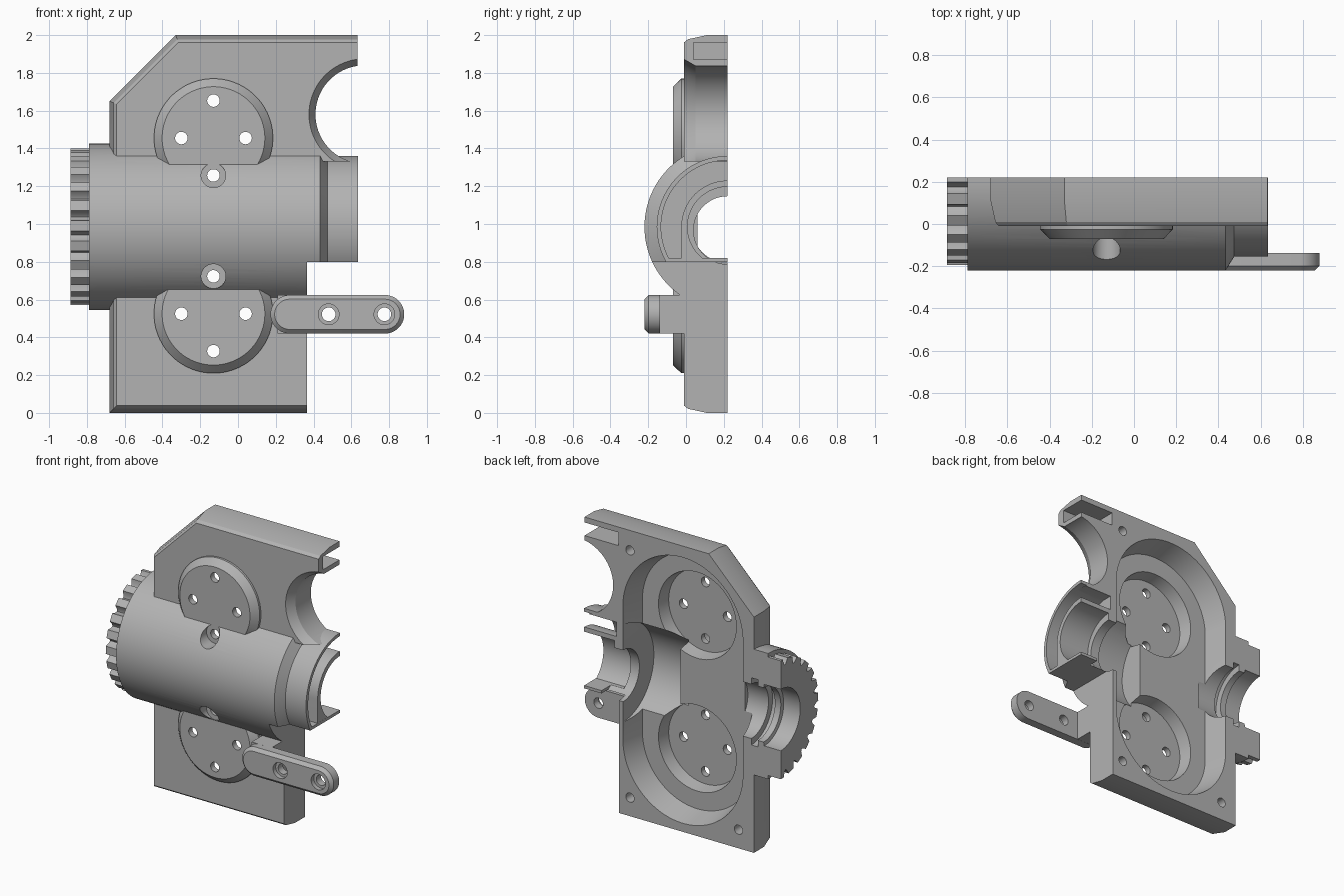
import bpy, bmesh, math

cube = bpy.data.objects.get("Cube")
if cube:
    bpy.data.objects.remove(cube)

grey = bpy.data.materials.new("plain_grey")
grey.use_nodes = True
grey.diffuse_color = (0.45, 0.45, 0.45, 1)
grey.node_tree.nodes["Principled BSDF"].inputs["Base Color"].default_value = (0.45, 0.45, 0.45, 1)

BACK = 0.22          # parting plane of the housing half
AXIS = 0.985         # height of the shaft axis
BOSS_X = -0.13
BOSS_Z = (0.525, 1.455)


def loft(name, loops):
    """Closed solid through loops with equal point counts."""
    bm = bmesh.new()
    rows = [[bm.verts.new(p) for p in loop] for loop in loops]
    n = len(rows[0])
    for a, b in zip(rows, rows[1:]):
        for i in range(n):
            bm.faces.new((a[i], a[(i + 1) % n], b[(i + 1) % n], b[i]))
    bm.faces.new(rows[0])
    bm.faces.new(rows[-1])
    bmesh.ops.recalc_face_normals(bm, faces=bm.faces)
    mesh = bpy.data.meshes.new(name)
    bm.to_mesh(mesh)
    bm.free()
    mesh.materials.append(grey)
    ob = bpy.data.objects.new(name, mesh)
    bpy.context.collection.objects.link(ob)
    return ob


def along_y(name, x, z, stations, n=64, stretch=0, rise=0):
    """Round solid along y from (y, radius); stretch/rise pull it into a slot."""
    loops = []
    for y, r in stations:
        loop = []
        for i in range(n):
            a = math.tau * (i + 0.5) / n
            c, s = math.cos(a), math.sin(a)
            loop.append((x + r * c + math.copysign(stretch, c), y,
                         z + r * s + math.copysign(rise, s)))
        loops.append(loop)
    return loft(name, loops)


def along_x(name, stations, z=AXIS, n=96):
    """Round solid along the shaft axis from (x, radius)."""
    return loft(name, [[(x, BACK + r * math.cos(math.tau * i / n), z + r * math.sin(math.tau * i / n))
                        for i in range(n)] for x, r in stations])


def box(name, x0, x1, y0, y1, z0, z1):
    return loft(name, [[(x0, y, z0), (x1, y, z0), (x1, y, z1), (x0, y, z1)] for y in (y0, y1)])


def combine(target, other, op):
    mod = target.modifiers.new("bool", "BOOLEAN")
    mod.operation = op
    mod.solver = "EXACT"
    mod.object = other
    bpy.context.view_layer.objects.active = target
    bpy.ops.object.modifier_apply(modifier=mod.name)
    bpy.data.objects.remove(other)


def cut(target, other):
    combine(target, other, "DIFFERENCE")


def add(target, other):
    combine(target, other, "UNION")


# Housing plate with drafted front edges
def plate_loop(y, d):
    k = d * 0.41
    pts = [(-0.68 + d, d), (0.365, d), (0.365, 1.33), (0.632, 1.33),
           (0.632, 2 - d), (-0.33 + k, 2 - d), (-0.68 + d, 1.65 - k)]
    return [(x, y, z) for x, z in pts]


body = loft("gearbox_housing", [plate_loop(0.25, 0), plate_loop(0.11, 0),
                                plate_loop(0.01, 0.022), plate_loop(-0.01, 0.038)])

# Round side cut-out and the channel above it
cut(body, along_y("side_cutout", 0.67, 1.58, [(-0.03, 0.306), (0.05, 0.26), (0.4, 0.26)]))
cut(body, box("top_channel", 0.37, 0.8, 0.04, 0.4, 1.87, 1.962))

# Barrel with a stepped, hollow neck
barrel = along_x("barrel", [(-0.79, 0.44), (0.435, 0.44), (0.475, 0.375), (0.635, 0.375)])
cut(barrel, box("neck_trim", 0.365, 1, -0.5, 0.8, 0.3, 0.8))
hollow = along_x("neck_hollow", [(0.385, 0.352), (0.8, 0.352)])
cut(hollow, box("hollow_floor", 0.2, 1, -0.5, 0.8, 0.3, 0.82))
cut(barrel, hollow)
sleeve = along_x("neck_sleeve", [(0.37, 0.245), (0.634, 0.245)])
add(sleeve, box("sleeve_side", 0.371, 0.634, -0.025, 0.3, 0.7, AXIS))
cut(sleeve, box("sleeve_trim", 0.2, 1, -0.5, 0.8, 0.3, 0.801))
cut(sleeve, along_x("sleeve_bore", [(0.4, 0.212), (0.8, 0.212)]))
add(barrel, sleeve)
add(body, barrel)

# Toothed ring on the barrel end
TEETH = 24
ring = []
for t in range(TEETH):
    for f, r in ((-0.3, 0.415), (0.2, 0.415), (0.32, 0.382), (0.45, 0.37), (0.58, 0.382)):
        a = math.tau * (t + f) / TEETH
        ring.append((r * math.cos(a), r * math.sin(a)))
add(body, loft("toothed_ring", [[(x, BACK + c, AXIS + s) for c, s in ring] for x in (-0.888, -0.75)]))

# Round bosses on the front
for z in BOSS_Z:
    add(body, along_y("boss", BOSS_X, z, [(-0.07, 0.272), (-0.025, 0.315), (0.1, 0.315)]))

# Mounting arm and its block
add(body, box("arm_block", 0.21, 0.364, -0.15, 0.05, 0.421, 0.624))
add(body, along_y("arm", 0.526, 0.522, [(-0.22, 0.08), (-0.198, 0.102), (-0.138, 0.102)], stretch=0.252))
for x in (0.48, 0.775):
    cut(body, along_y("arm_hole", x, 0.522, [(-0.3, 0.036), (-0.1, 0.036)], 32))
    cut(body, along_y("arm_countersink", x, 0.522, [(-0.3, 0.055), (-0.19, 0.055)], 32))

# Gear cavity behind the plate, with sloped walls
rise = (BOSS_Z[1] - BOSS_Z[0]) / 2
cut(body, along_y("cavity", BOSS_X, sum(BOSS_Z) / 2,
                  [(0.06, 0.425), (BACK, 0.465), (0.5, 0.465)], 96, rise=rise))
for z in BOSS_Z:
    cut(body, along_y("boss_pocket", BOSS_X, z, [(-0.03, 0.285), (0.065, 0.302), (0.3, 0.302)]))

# Space inside the barrel and the shaft bores
cut(body, along_x("barrel_pocket", [(0.0, 0.34), (0.333, 0.34)]))
cut(body, along_x("right_bore", [(0.2, 0.18), (0.5, 0.18)], z=0.967))
cut(body, along_x("left_bore", [(-1, 0.215), (-0.76, 0.215), (-0.755, 0.19), (-0.5, 0.19)]))
cut(body, along_x("seal_groove", [(-0.71, 0.235), (-0.66, 0.235)]))

# Screw holes around each boss centre
for z in BOSS_Z:
    for dx, dz in ((0.17, 0), (-0.17, 0), (0, 0.198), (0, -0.198)):
        hx, hz = BOSS_X + dx, z + dz
        if abs(hz - AXIS) < 0.35:
            cut(body, along_y("counterbore", hx, hz, [(-0.4, 0.065), (-0.07, 0.065)], 32))
        cut(body, along_y("screw_hole", hx, hz, [(-0.4, 0.033), (0.4, 0.033)], 32))

# Blind corner holes on the parting face
for x, z in ((0.28, 1.86), (0.28, 0.13), (-0.56, 0.13)):
    cut(body, along_y("corner_hole", x, z, [(0.06, 0.032), (0.4, 0.032)], 32))

# Trim everything flush at the parting plane
cut(body, box("parting_trim", -2, 2, BACK, 2, -1, 3))

bpy.ops.object.select_all(action="DESELECT")
body.select_set(True)
bpy.context.view_layer.objects.active = body
bpy.ops.object.shade_smooth_by_angle(angle=math.radians(25))
